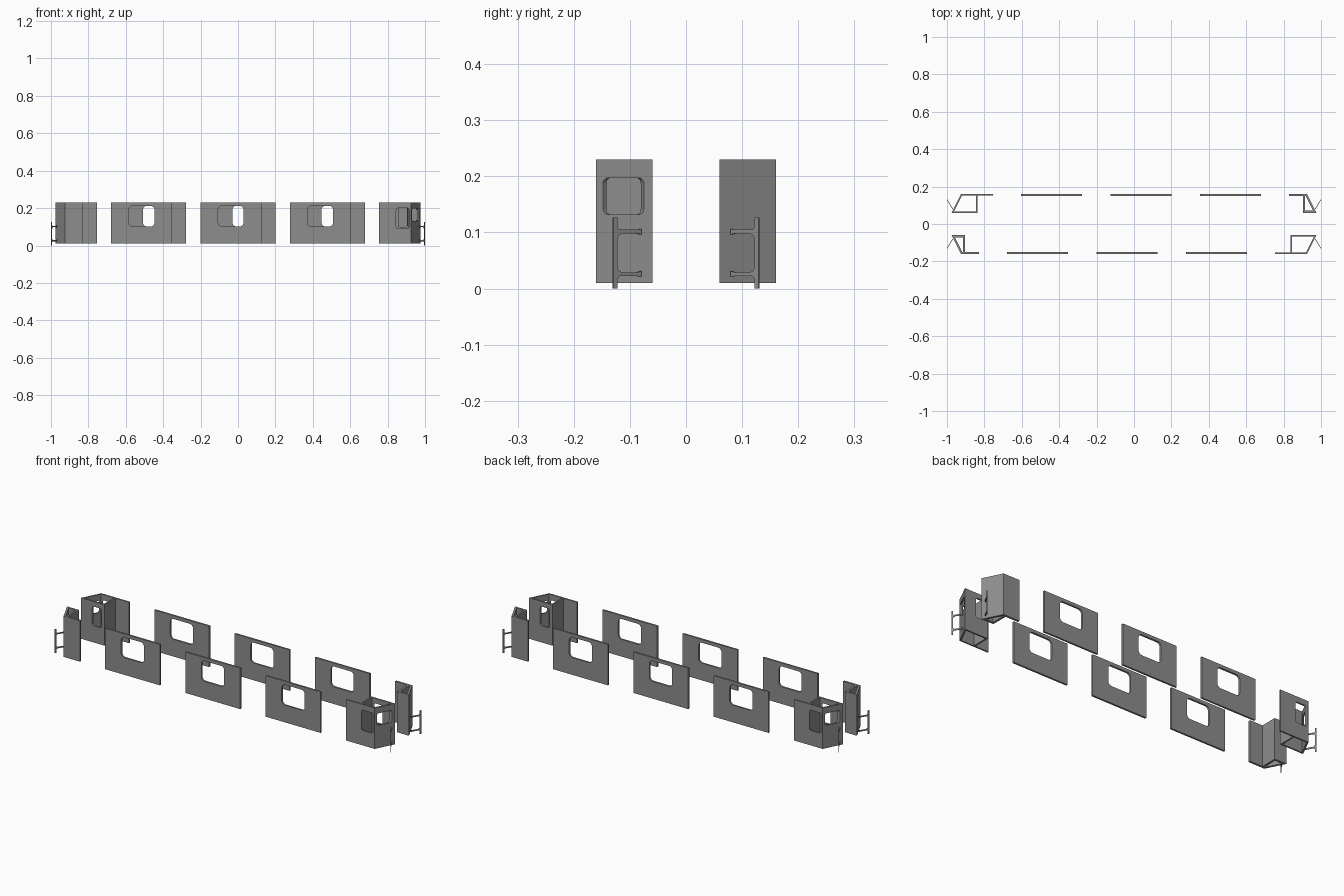
import bpy, bmesh, math
from mathutils import Vector

if "Cube" in bpy.data.objects:
    bpy.data.objects.remove(bpy.data.objects["Cube"])

grey = bpy.data.materials.new("mid_grey")
grey.use_nodes = True
COLOUR = (0.27, 0.27, 0.27, 1)
grey.diffuse_color = COLOUR
grey.node_tree.nodes["Principled BSDF"].inputs["Base Color"].default_value = COLOUR

LOW, HIGH = 0.01, 0.23


def finish(bm, name, plan, flip):
    """Thicken a flat (s, 0, z) outline and lay it between its two plan lines."""
    p0, p1, q0, q1 = (Vector(p) for p in plan)
    length = (p1 - p0).length
    made = bmesh.ops.extrude_face_region(bm, geom=bm.faces[:])["geom"]
    for v in made:
        if isinstance(v, bmesh.types.BMVert):
            v.co.y = 1
    for v in bm.verts:
        s = v.co.x / length
        spot = p0.lerp(p1, s).lerp(q0.lerp(q1, s), v.co.y)
        v.co = (spot.x * flip[0], spot.y * flip[1], v.co.z)
    bmesh.ops.recalc_face_normals(bm, faces=bm.faces[:])
    mesh = bpy.data.meshes.new(name)
    bm.to_mesh(mesh)
    bm.free()
    mesh.materials.append(grey)
    obj = bpy.data.objects.new(name, mesh)
    bpy.context.collection.objects.link(obj)


def wall(name, plan, flip, window=None):
    """Upright wall; window is (start, end, bottom, top, corner radius)."""
    bm = bmesh.new()
    length = (Vector(plan[1]) - Vector(plan[0])).length
    corners = [bm.verts.new((s, 0, z)) for s, z in
               ((0, LOW), (length, LOW), (length, HIGH), (0, HIGH))]
    if window is None:
        bm.faces.new(corners)
    else:
        a, b, lo, hi, r = window
        centres = ((a + r, lo + r), (b - r, lo + r), (b - r, hi - r), (a + r, hi - r))
        arcs = []
        for k, (cx, cz) in enumerate(centres):
            angles = [math.pi * (1 + k / 2 + i / 10) for i in range(6)]
            arcs.append([bm.verts.new((cx + r * math.cos(t), 0, cz + r * math.sin(t)))
                         for t in angles])
        for k in range(4):
            n = (k + 1) % 4
            bm.faces.new((corners[k], corners[n], arcs[n][0], arcs[k][-1]))
            for i in range(5):
                bm.faces.new((corners[k], arcs[k][i + 1], arcs[k][i]))
    finish(bm, name, plan, flip)


def inset(loop, t):
    """Mitred inner copy of a counter-clockwise plan loop."""
    pts = [Vector(p) for p in loop]
    result = []
    for i, p in enumerate(pts):
        d1 = (p - pts[i - 1]).normalized()
        d2 = (pts[(i + 1) % len(pts)] - p).normalized()
        n1, n2 = Vector((-d1.y, d1.x)), Vector((-d2.y, d2.x))
        result.append(p + (n1 + n2) * t / (1 + n1.dot(n2)))
    return result


def cab(name, flip, wing, side, t, windows):
    """Four-sided corner compartment whose outer wall runs on as a wing."""
    loop = [(side, -0.16), (0.925, -0.16), (0.975, -0.06), (side, -0.06)]
    inner = inset(loop, t)
    plan = ((wing, -0.16), loop[1], (wing, -0.16 + t), inner[1])
    wall(name + "_outer_wall", plan, flip, windows.get("outer"))
    for i, part in ((1, "end"), (2, "inner"), (3, "side")):
        n = (i + 1) % 4
        plan = (loop[i], loop[n], inner[i], inner[n])
        wall(f"{name}_{part}_wall", plan, flip, windows.get(part))


def handrail(name, flip):
    """Upright bar with two flared brackets, cut from one thin plate."""
    half = [(0, 0), (0.008, 0), (0.008, 0.017), (0.012, 0.022), (0.05, 0.022),
            (0.058, 0.021), (0.058, 0.031), (0.05, 0.029), (0.018, 0.029),
            (0.011, 0.032), (0.008, 0.039)]
    top = 0.127
    outline = half + [(s, top - z) for s, z in reversed(half)]
    bm = bmesh.new()
    bm.faces.new([bm.verts.new((s, 0, z)) for s, z in outline])
    plan = ((0.998, -0.131), (0.967, -0.08), (1.0, -0.129), (0.97, -0.078))
    finish(bm, name, plan, flip)


# Side panels with a rounded window, three along each side
for side, flip in (("front", (1, 1)), ("back", (-1, -1))):
    for i, x in enumerate((-0.515, -0.038, 0.44)):
        a, b = x - 0.163, x + 0.163
        plan = ((a, -0.16), (b, -0.16), (a, -0.15), (b, -0.15))
        wall(f"{side}_panel_{i + 1}", plan, flip, (0.095, 0.231, 0.102, 0.212, 0.02))

# Windowed cabs on one diagonal, closed cabs on the other
cab_windows = {"outer": (0.092, 0.162, 0.09, 0.2, 0.012),
               "end": (0.0134, 0.095, 0.132, 0.197, 0.01),
               "inner": (0.066, 0.122, 0.1, 0.203, 0.01)}
for name, flip in (("front_left", (1, 1)), ("back_right", (-1, -1))):
    cab(name + "_cab", flip, 0.754, 0.836, 0.008, cab_windows)
    handrail(name + "_handrail", flip)
for name, flip in (("back_left", (1, -1)), ("front_right", (-1, 1))):
    cab(name + "_cab", flip, 0.829, 0.904, 0.011, {})
    handrail(name + "_handrail", flip)
